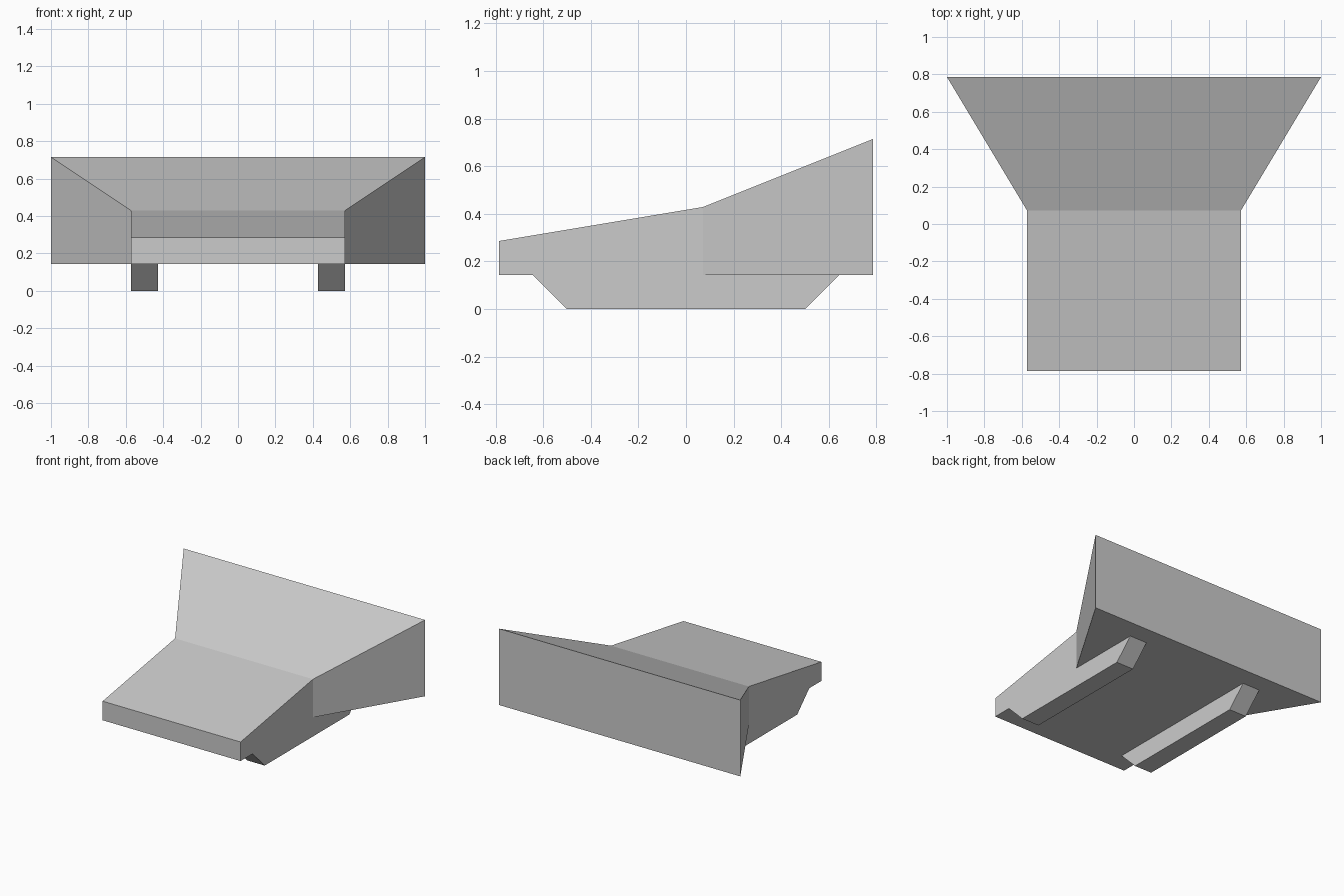
import bpy, bmesh

if "Cube" in bpy.data.objects:
    bpy.data.objects.remove(bpy.data.objects["Cube"])

U = 1 / 7  # base module


def make_object(name, rings):
    """Closed solid skinned through matching rings of points."""
    bm = bmesh.new()
    loops = [[bm.verts.new([c * U for c in p]) for p in ring] for ring in rings]
    n = len(rings[0])
    for a, b in zip(loops, loops[1:]):
        for i in range(n):
            j = (i + 1) % n
            bm.faces.new((a[i], a[j], b[j], b[i]))
    bm.faces.new(loops[0])
    bm.faces.new(loops[-1])
    bmesh.ops.recalc_face_normals(bm, faces=bm.faces)
    mesh = bpy.data.meshes.new(name)
    bm.to_mesh(mesh)
    bm.free()
    obj = bpy.data.objects.new(name, mesh)
    bpy.context.collection.objects.link(obj)
    return obj


# Sloped body flaring out to the back: y, half width, top height
stations = [(-5.5, 4, 2), (0.5, 4, 3), (5.5, 7, 5)]
make_object("sloped_body", [
    [(-w, y, 1), (w, y, 1), (w, y, top), (-w, y, top)] for y, w, top in stations
])

# Pair of runners with chamfered ends, flush with the sides of the body
profile = [(-3.5, 0), (3.5, 0), (4.5, 1), (-4.5, 1)]
for side, label in ((-1, "left"), (1, "right")):
    make_object(f"{label}_runner", [
        [(side * x, y, z) for y, z in profile] for x in (3, 4)
    ])
